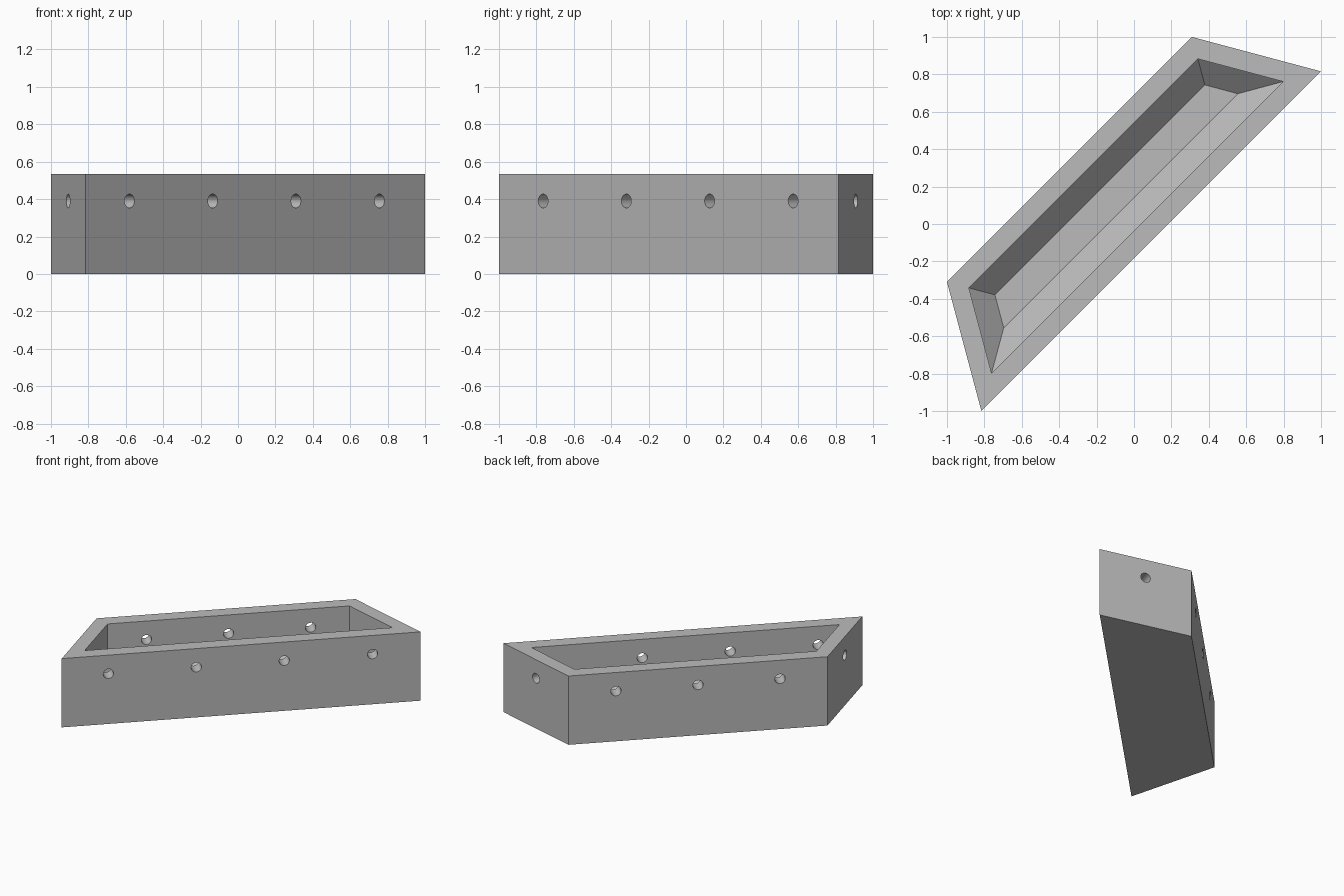
import bpy, bmesh
from mathutils import Vector

cube = bpy.data.objects.get("Cube")
if cube:
    bpy.data.objects.remove(cube, do_unlink=True)

HEIGHT, SLOPE_TOP, FLOOR = 0.535, 0.23, 0.105
WALL, FLOOR_INSET = 0.105, 0.23
HOLE_Z, HOLE_R = 0.39, 0.037

# Trapezoid outline, counter-clockwise from above
corners = [Vector(p) for p in ((-0.816, -1.0), (1.0, 0.816), (0.31, 1.0), (-1.0, -0.31))]

grey = bpy.data.materials.new("plain grey")
grey.use_nodes = True
colour = (0.5, 0.5, 0.5, 1)
grey.diffuse_color = colour
grey.node_tree.nodes["Principled BSDF"].inputs["Base Color"].default_value = colour


def inset(points, d):
    """Move every edge of the outline inward by d."""
    result = []
    for i, p in enumerate(points):
        a = (p - points[i - 1]).normalized()
        b = (points[(i + 1) % len(points)] - p).normalized()
        na, nb = Vector((-a.y, a.x)), Vector((-b.y, b.x))
        result.append(p + (na + nb) * d / (1 + na.dot(nb)))
    return result


def make_object(name, bm):
    mesh = bpy.data.meshes.new(name)
    bm.to_mesh(mesh)
    bm.free()
    mesh.materials.append(grey)
    obj = bpy.data.objects.new(name, mesh)
    bpy.context.collection.objects.link(obj)
    return obj


# Tray: outer wall, rim, straight inner wall, sloped lower wall, floor
bm = bmesh.new()
levels = [(0, 0), (0, HEIGHT), (WALL, HEIGHT), (WALL, SLOPE_TOP), (FLOOR_INSET, FLOOR)]
rings = [[bm.verts.new((p.x, p.y, z)) for p in inset(corners, d)] for d, z in levels]
for low, high in zip(rings, rings[1:]):
    for i in range(4):
        j = (i + 1) % 4
        bm.faces.new((low[i], low[j], high[j], high[i]))
bm.faces.new(rings[0][::-1])
bm.faces.new(rings[-1])
bmesh.ops.recalc_face_normals(bm, faces=bm.faces)
tray = make_object("tray", bm)

# Round holes through each wall, given as fractions along its length
hole_places = [(0.13, 0.375, 0.62, 0.866), (0.5,), (0.183, 0.5, 0.817), (0.5,)]
bm = bmesh.new()
for i, places in enumerate(hole_places):
    start, end = corners[i], corners[(i + 1) % 4]
    along = (end - start).normalized()
    inward = Vector((-along.y, along.x, 0))
    for t in places:
        centre = start.lerp(end, t).to_3d() + inward * WALL / 2
        centre.z = HOLE_Z
        matrix = inward.to_track_quat("Z", "Y").to_matrix().to_4x4()
        matrix.translation = centre
        bmesh.ops.create_cone(bm, cap_ends=True, segments=32, radius1=HOLE_R,
                              radius2=HOLE_R, depth=WALL * 1.6, matrix=matrix)
cutter = make_object("hole_cutter", bm)
cutter.hide_render = True

# Cut the holes and discard the cutter
cut = tray.modifiers.new("holes", "BOOLEAN")
cut.operation = "DIFFERENCE"
cut.solver = "EXACT"
cut.object = cutter
bpy.ops.object.select_all(action="DESELECT")
tray.select_set(True)
bpy.context.view_layer.objects.active = tray
bpy.ops.object.modifier_apply(modifier=cut.name)
bpy.data.objects.remove(cutter, do_unlink=True)
bpy.ops.object.shade_smooth_by_angle(angle=0.5)
